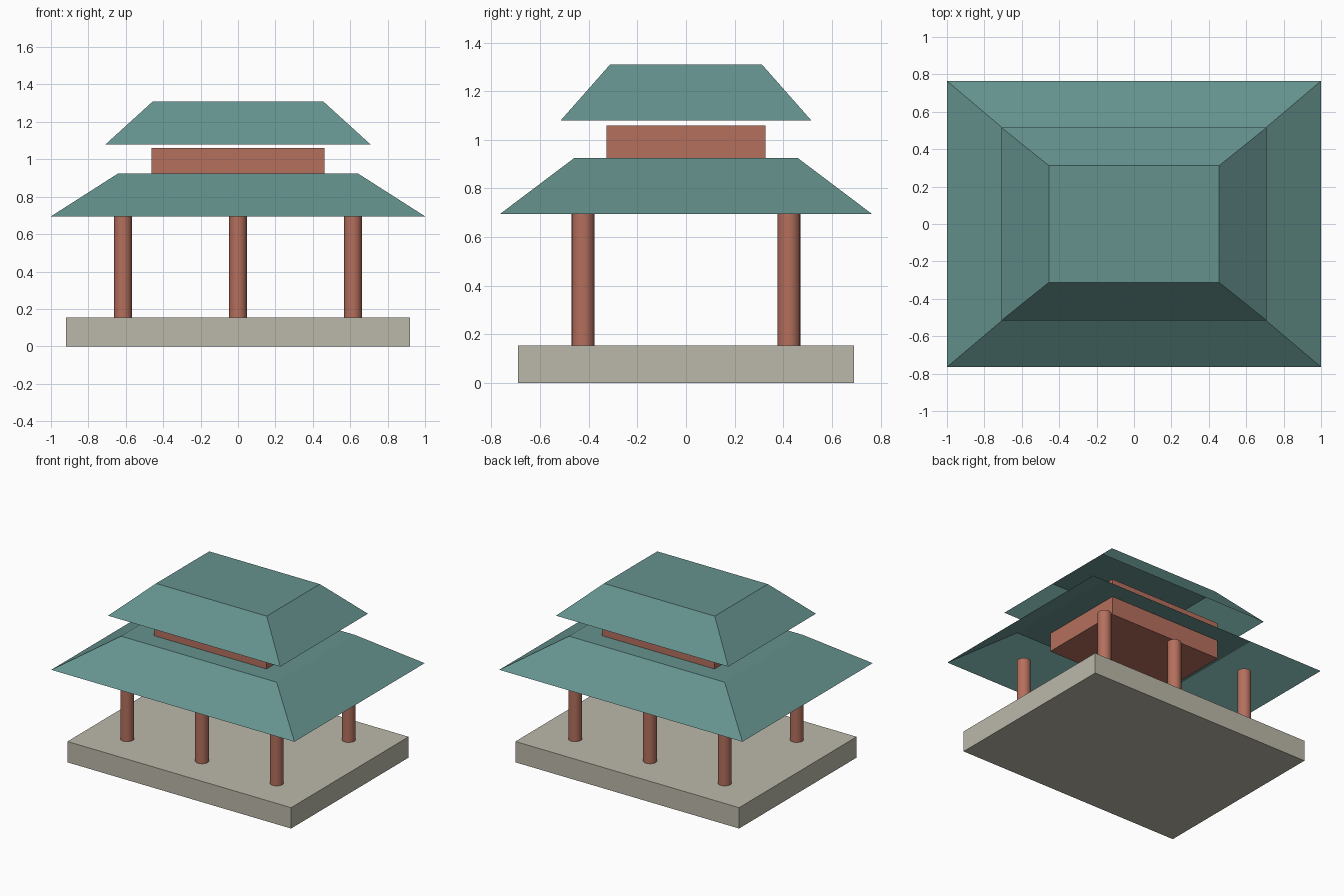
import bpy, bmesh
from math import radians

if "Cube" in bpy.data.objects:
    bpy.data.objects.remove(bpy.data.objects["Cube"])


def material(name, rgb):
    m = bpy.data.materials.new(name)
    m.diffuse_color = (*rgb, 1)
    m.use_nodes = True
    m.node_tree.nodes["Principled BSDF"].inputs["Base Color"].default_value = m.diffuse_color
    return m


STONE = material("stone", (0.50, 0.48, 0.40))
RED = material("red_wood", (0.46, 0.16, 0.11))
TEAL = material("teal_tile", (0.13, 0.29, 0.27))


def box(name, hx, hy, z0, z1, mat):
    bpy.ops.mesh.primitive_cube_add(size=2, location=(0, 0, (z0 + z1) / 2))
    o = bpy.context.object
    o.name = name
    o.scale = (hx, hy, (z1 - z0) / 2)
    bpy.ops.object.transform_apply(location=False, rotation=False, scale=True)
    o.data.materials.append(mat)
    return o


def roof(name, eave, top, z0, z1):
    # tapered sheet with a flat cap, open underneath
    o = box(name, 1, 1, z0, z1, TEAL)
    bm = bmesh.new()
    bm.from_mesh(o.data)
    for v in bm.verts:
        hx, hy = top if v.co.z > 0 else eave
        v.co.x *= hx
        v.co.y *= hy
    under = [f for f in bm.faces if all(v.co.z < 0 for v in f.verts)]
    bmesh.ops.delete(bm, geom=under, context='FACES_ONLY')
    bm.to_mesh(o.data)
    bm.free()


# Stone platform
box("platform", 0.92, 0.69, 0, 0.155, STONE)

# Two rows of three round columns
for row, y in (("front", -0.423), ("back", 0.423)):
    for side, x in (("left", -0.615), ("middle", 0), ("right", 0.615)):
        bpy.ops.mesh.primitive_cylinder_add(
            vertices=24, radius=0.047, depth=0.54, location=(x, y, 0.425))
        col = bpy.context.object
        col.name = f"{row}_{side}_column"
        col.data.materials.append(RED)
        bpy.ops.object.shade_smooth_by_angle(angle=radians(40))

# Lower roof, upper wall passing through its cap, and upper roof
roof("lower_roof", (1.0, 0.765), (0.64, 0.46), 0.695, 0.925)
box("upper_wall", 0.463, 0.326, 0.787, 1.06, RED)
roof("upper_roof", (0.708, 0.515), (0.455, 0.312), 1.08, 1.31)
